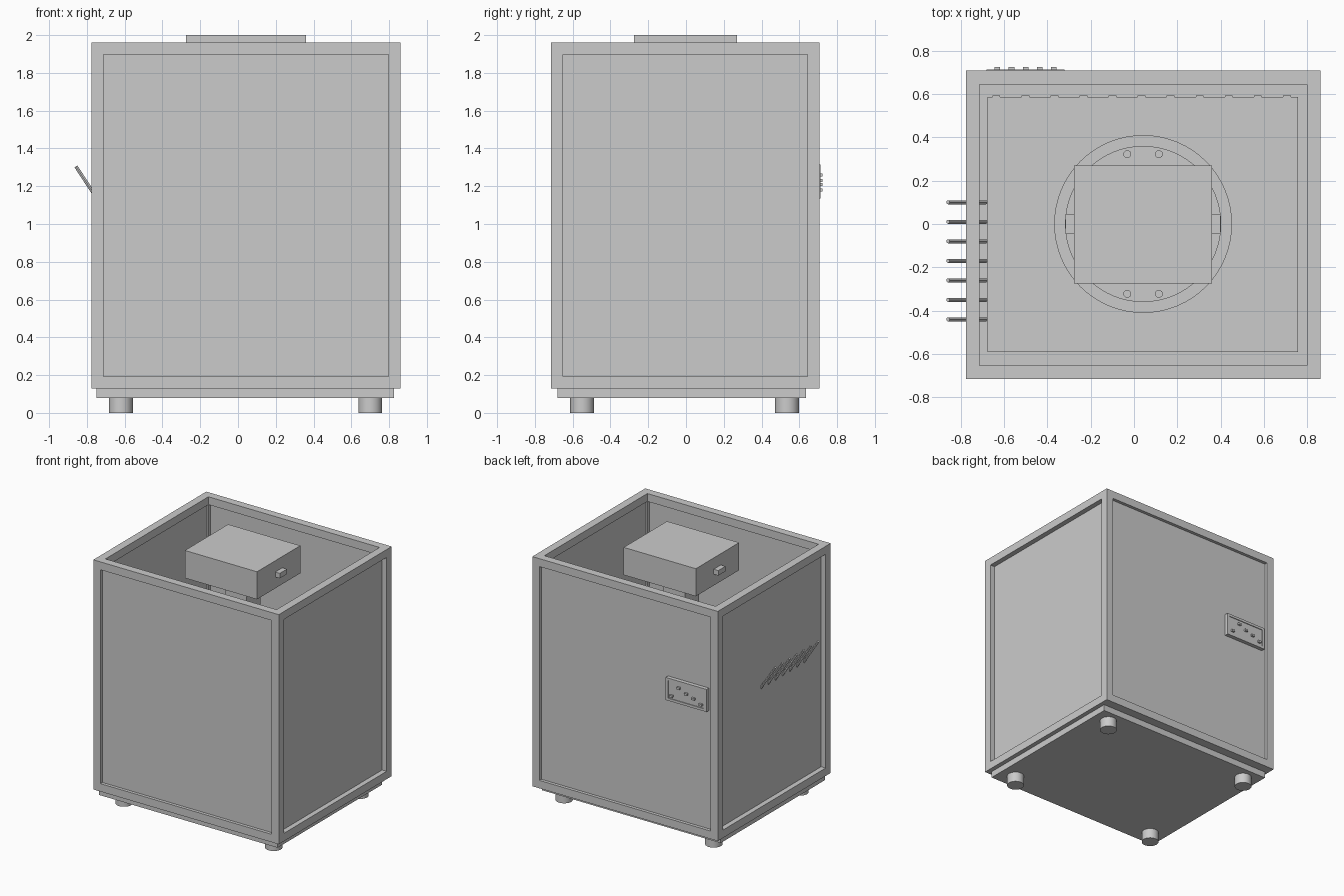
import bpy, bmesh
from math import atan2, hypot
from mathutils import Matrix, Vector

cube = bpy.data.objects.get("Cube")
if cube:
    bpy.data.objects.remove(cube, do_unlink=True)

grey = bpy.data.materials.new("light_grey")
grey.use_nodes = True
COLOUR = (0.6, 0.6, 0.6, 1)
grey.diffuse_color = COLOUR
grey.node_tree.nodes["Principled BSDF"].inputs["Base Color"].default_value = COLOUR


def finish(name, bm):
    mesh = bpy.data.meshes.new(name)
    bm.to_mesh(mesh)
    bm.free()
    obj = bpy.data.objects.new(name, mesh)
    bpy.context.collection.objects.link(obj)
    mesh.materials.append(grey)
    return obj


def add_box(bm, x0, x1, y0, y1, z0, z1):
    centre = Vector((x0 + x1, y0 + y1, z0 + z1)) / 2
    size = Matrix.Diagonal((x1 - x0, y1 - y0, z1 - z0, 1))
    return bmesh.ops.create_cube(bm, size=1, matrix=Matrix.Translation(centre) @ size)


def box(name, *bounds):
    bm = bmesh.new()
    add_box(bm, *bounds)
    return finish(name, bm)


def rod(name, start, end, radius, sides=32):
    start, end = Vector(start), Vector(end)
    axis = end - start
    turn = axis.to_track_quat('Z', 'Y').to_matrix().to_4x4()
    bm = bmesh.new()
    bmesh.ops.create_cone(bm, cap_ends=True, segments=sides, radius1=radius, radius2=radius,
                          depth=axis.length, matrix=Matrix.Translation((start + end) / 2) @ turn)
    obj = finish(name, bm)
    bpy.ops.object.select_all(action='DESELECT')
    obj.select_set(True)
    bpy.context.view_layer.objects.active = obj
    bpy.ops.object.shade_smooth_by_angle()
    return obj


# Cabinet extents and rail width
X0, X1, Y0, Y1, Z0, Z1 = -0.775, 0.86, -0.715, 0.707, 0.13, 1.96
R = 0.063
CX = 0.042

# Open frame: four posts joined by top and bottom rails
bm = bmesh.new()
for x in (X0, X1 - R):
    for y in (Y0, Y1 - R):
        add_box(bm, x, x + R, y, y + R, Z0, Z1)
for z in (Z0, Z1 - R):
    for y in (Y0, Y1 - R):
        add_box(bm, X0 + R, X1 - R, y, y + R, z, z + R)
    for x in (X0, X1 - R):
        add_box(bm, x, x + R, Y0 + R, Y1 - R, z, z + R)
finish("cabinet_frame", bm)

# Recessed side panels
T, DX, DY = 0.012, 0.04, 0.025
inner_y = (Y0 + R, Y1 - R, Z0 + R, Z1 - R)
inner_x = (X0 + R, X1 - R)
box("right_panel", X0 + DX, X0 + DX + T, *inner_y)
box("left_panel", X1 - DX - T, X1 - DX, *inner_y)
box("front_panel", *inner_x, Y0 + DY, Y0 + DY + T, Z0 + R, Z1 - R)
box("back_panel", *inner_x, Y1 - DY - T, Y1 - DY, Z0 + R, Z1 - R)

# Floor, base plate and feet
box("cabinet_floor", *inner_x, Y0 + R, Y1 - R, Z0, Z0 + 0.02)
box("base_plate", -0.75, 0.825, -0.68, 0.635, 0.08, Z0)
for x in (-0.62, 0.70):
    for y in (-0.55, 0.535):
        rod("foot", (x, y, 0), (x, y, 0.08), 0.063)

# Inner tray with small tabs along its back edge
bm = bmesh.new()
add_box(bm, -0.675, 0.757, -0.59, 0.585, 0.15, 0.18)
for i in range(11):
    x = -0.635 + i * 0.134
    add_box(bm, x - 0.018, x + 0.018, 0.585, 0.592, 0.15, 0.18)
finish("inner_tray", bm)

# Round pedestal with bolts and a square column
rod("pedestal_flange", (CX, 0, 0.18), (CX, 0, 0.22), 0.41, 64)
rod("pedestal_disc", (CX, 0, 0.22), (CX, 0, 0.26), 0.36, 64)
for dx in (-0.073, 0.073):
    for y in (-0.322, 0.322):
        rod("pedestal_bolt", (CX + dx, y, 0.26), (CX + dx, y, 0.28), 0.018, 16)
box("column", CX - 0.095, CX + 0.095, -0.09, 0.09, 0.26, 1.78)

# Top housing with a latch on each side
box("top_housing", CX - 0.318, CX + 0.318, -0.275, 0.27, 1.78, 2)
for side in (-1, 1):
    xs = sorted((CX + side * 0.318, CX + side * 0.358))
    box("housing_latch", *xs, -0.045, 0.045, 1.87, 1.91)

# Row of slanted rods through the right panel
for i in range(7):
    y = 0.1 - i * 0.09
    rod("slanted_rod", (-0.858, y, 1.305), (-0.682, y, 1.035), 0.009, 12)

# Control plate with a raised rim and buttons
PX0, PX1, PZ0, PZ1 = -0.68, -0.32, 1.135, 1.315
box("control_plate", PX0, PX1, Y1 - DY, Y1, PZ0, PZ1)
bm = bmesh.new()
W = 0.02
for z in (PZ0, PZ1 - W):
    add_box(bm, PX0, PX1, Y1, Y1 + 0.006, z, z + W)
for x in (PX0, PX1 - W):
    add_box(bm, x, x + W, Y1, Y1 + 0.006, PZ0 + W, PZ1 - W)
finish("control_rim", bm)
for i, z in enumerate((1.18, 1.21, 1.23, 1.26, 1.18)):
    x = -0.63 + i * 0.065
    box("button", x - 0.013, x + 0.013, Y1, Y1 + 0.016, z - 0.008, z + 0.008)
